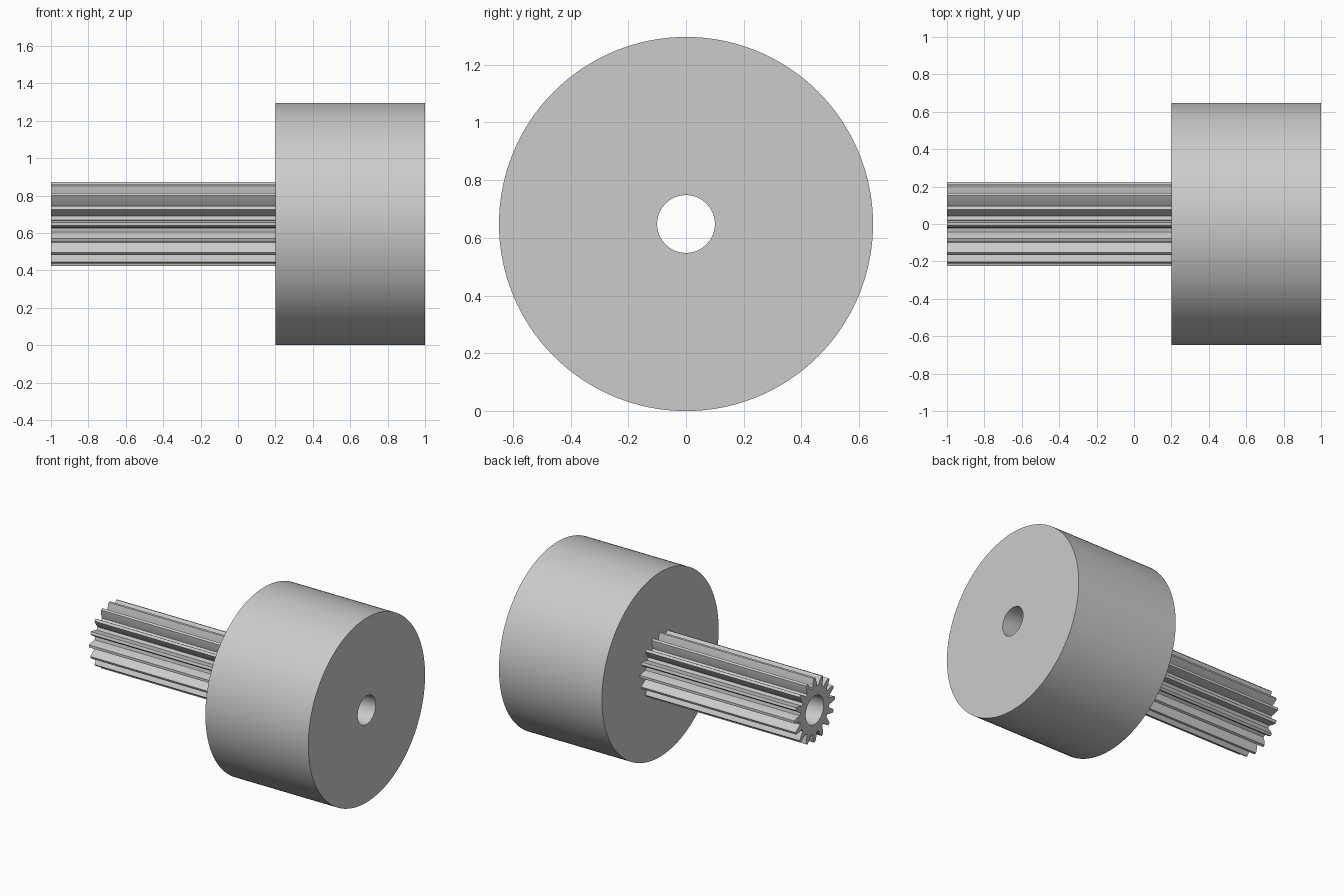
import bpy, bmesh, math

cube = bpy.data.objects.get("Cube")
if cube:
    bpy.data.objects.remove(cube, do_unlink=True)

AXIS_Z = 0.648
BORE = 0.1

grey = bpy.data.materials.new("plain grey")
grey.use_nodes = True
grey.diffuse_color = (0.6, 0.6, 0.6, 1)
grey.node_tree.nodes["Principled BSDF"].inputs["Base Color"].default_value = (0.6, 0.6, 0.6, 1)


def bored_bar(name, outline, x0, x1):
    """Extrude a polar outline (angle, radius) along x with a round bore."""
    bm = bmesh.new()

    def ring(x, points):
        return [bm.verts.new((x, r * math.cos(a), AXIS_Z + r * math.sin(a)))
                for a, r in points]

    bore = [(a, BORE) for a, r in outline]
    rings = [ring(x0, outline), ring(x1, outline), ring(x1, bore), ring(x0, bore)]
    n = len(outline)
    for k in range(4):
        here, there = rings[k], rings[(k + 1) % 4]
        for i in range(n):
            j = (i + 1) % n
            bm.faces.new((here[i], here[j], there[j], there[i]))
    bmesh.ops.recalc_face_normals(bm, faces=bm.faces)
    mesh = bpy.data.meshes.new(name)
    bm.to_mesh(mesh)
    bm.free()
    mesh.materials.append(grey)
    obj = bpy.data.objects.new(name, mesh)
    bpy.context.collection.objects.link(obj)
    bpy.ops.object.select_all(action='DESELECT')
    obj.select_set(True)
    bpy.context.view_layer.objects.active = obj
    bpy.ops.object.shade_smooth_by_angle(angle=math.radians(30))
    return obj


# Wide drum
SEGMENTS = 128
drum_outline = [(math.tau * i / SEGMENTS, AXIS_Z) for i in range(SEGMENTS)]
bored_bar("drum", drum_outline, 0.2, 1.0)

# Long pinion: one tooth flank (radius, half width), mirrored and repeated
TEETH = 16
flank = [(0.163, 0.022), (0.195, 0.018), (0.225, 0.009)]
tooth = [(math.atan2(-w, r), math.hypot(r, w)) for r, w in flank]
tooth += [(-a, r) for a, r in reversed(tooth)]
tooth.append((math.pi / TEETH, flank[0][0]))
pinion_outline = [(math.tau * t / TEETH + a, r) for t in range(TEETH) for a, r in tooth]
bored_bar("pinion_shaft", pinion_outline, -1.0, 0.2)
